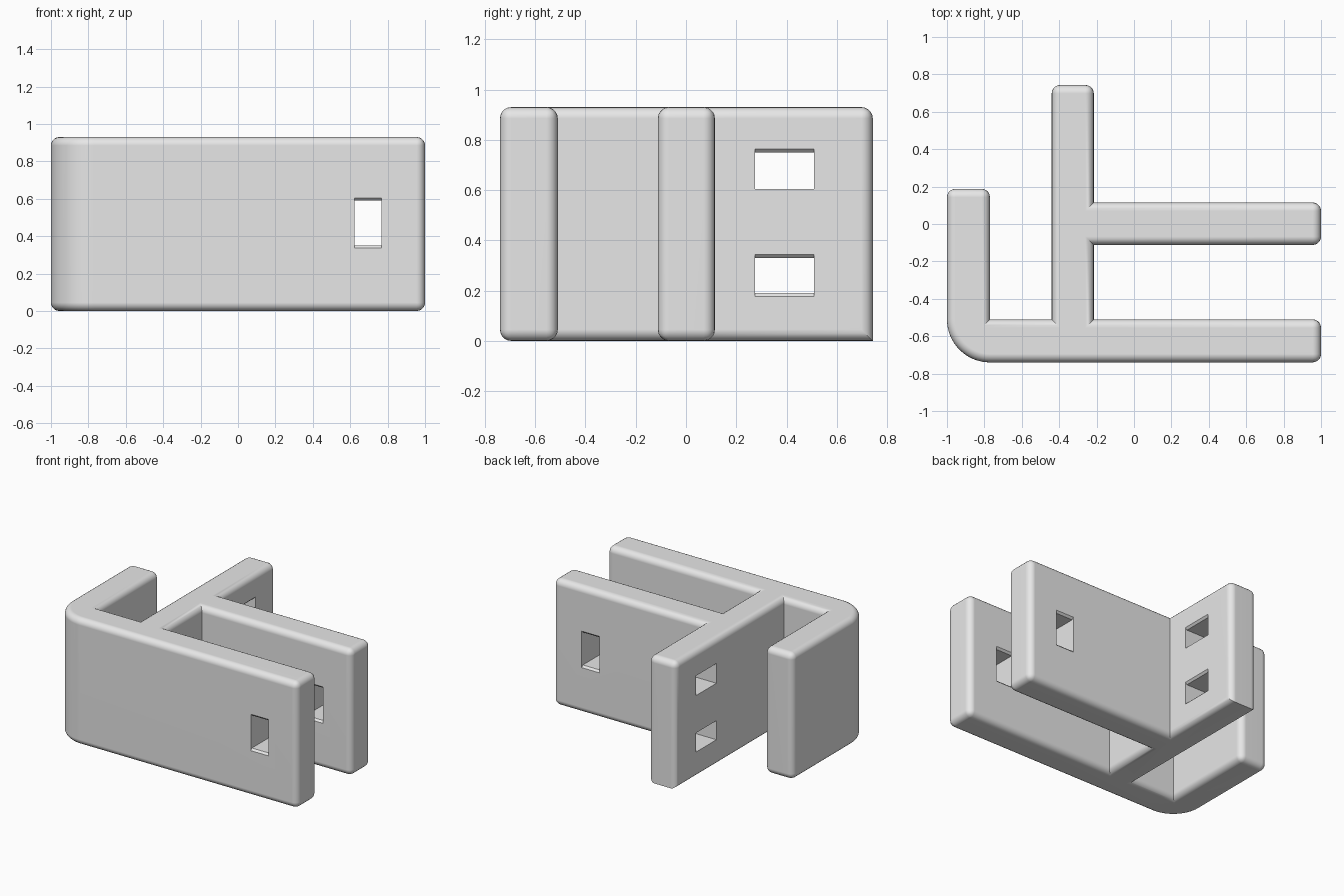
import bpy
import bmesh
from math import cos, sin, pi, radians

HEIGHT = 0.93
FILLET = 0.045
FLARE = 0.014

if "Cube" in bpy.data.objects:
    bpy.data.objects.remove(bpy.data.objects["Cube"], do_unlink=True)

grey = bpy.data.materials.new("light grey plastic")
grey.use_nodes = True
grey.diffuse_color = (0.8, 0.8, 0.8, 1)
grey.node_tree.nodes["Principled BSDF"].inputs["Base Color"].default_value = (0.8, 0.8, 0.8, 1)


def prism(name, points, offset, bevel=False):
    """Extrude a closed outline of 3D points along an offset."""
    bm = bmesh.new()
    face = bm.faces.new([bm.verts.new(p) for p in points])
    moved = bmesh.ops.extrude_face_region(bm, geom=[face], use_keep_orig=True)
    verts = [v for v in moved["geom"] if isinstance(v, bmesh.types.BMVert)]
    bmesh.ops.translate(bm, verts=verts, vec=offset)
    bmesh.ops.recalc_face_normals(bm, faces=bm.faces)
    if bevel:
        # Round every convex edge except the bottom edge of the back tip
        edges = [e for e in bm.edges
                 if e.calc_face_angle_signed() > 0.6
                 and not all(v.co.y > 0.7 and v.co.z < 0.01 for v in e.verts)]
        bmesh.ops.bevel(bm, geom=edges, offset=FILLET, segments=5,
                        profile=0.5, affect='EDGES', clamp_overlap=True)
    mesh = bpy.data.meshes.new(name)
    bm.to_mesh(mesh)
    bm.free()
    mesh.materials.append(grey)
    obj = bpy.data.objects.new(name, mesh)
    bpy.context.collection.objects.link(obj)
    return obj


def slot_cutter(axis, across, heights, wall, flares):
    """Rectangular slot through a wall; flares: near/far face x bottom/top lip."""
    (a, b), (low, high), (near, far) = across, heights, wall
    f = [FLARE * k for k in flares]
    out = 0.02
    outline = [(near - out, low - f[0]), (near, low - f[0]), (near + FLARE, low),
               (far - FLARE, low), (far, low - f[2]), (far + out, low - f[2]),
               (far + out, high + f[3]), (far, high + f[3]), (far - FLARE, high),
               (near + FLARE, high), (near, high + f[1]), (near - out, high + f[1])]
    if axis == 'Y':
        points, offset = [(a, d, z) for d, z in outline], (b - a, 0, 0)
    else:
        points, offset = [(d, a, z) for d, z in outline], (0, b - a, 0)
    cutter = prism("slot_cutter", points, offset)
    cutter.hide_render = True
    return cutter


# Bracket: rounded hook, front arm, cross wall and middle arm in one outline
steps = 16
corner = [(-0.77 + 0.23 * cos(t), -0.51 + 0.23 * sin(t))
          for t in (pi + pi / 2 * i / steps for i in range(steps + 1))]
outline = corner + [
    (1, -0.74), (1, -0.51), (-0.215, -0.51), (-0.215, -0.112),
    (1, -0.112), (1, 0.115), (-0.215, 0.115), (-0.215, 0.743),
    (-0.44, 0.743), (-0.44, -0.51), (-0.77, -0.51), (-0.77, 0.188), (-1, 0.188)]
bracket = prism("bracket", [(x, y, 0) for x, y in outline], (0, 0, HEIGHT), bevel=True)

# Slots: one through each arm, two through the cross wall
cutters = [
    slot_cutter('Y', (0.622, 0.768), (0.35, 0.59), (-0.74, -0.51), (1, 1, 1, 1)),
    slot_cutter('Y', (0.622, 0.768), (0.35, 0.59), (-0.112, 0.115), (1, 1, 1, 1)),
    slot_cutter('X', (0.275, 0.51), (0.605, 0.75), (-0.44, -0.215), (0, 0, 0, 1)),
    slot_cutter('X', (0.275, 0.51), (0.19, 0.33), (-0.44, -0.215), (0, 0, 1, 1)),
]
bpy.ops.object.select_all(action='DESELECT')
bpy.context.view_layer.objects.active = bracket
bracket.select_set(True)
for cutter in cutters:
    mod = bracket.modifiers.new("slot", 'BOOLEAN')
    mod.operation = 'DIFFERENCE'
    mod.solver = 'EXACT'
    mod.object = cutter
    bpy.ops.object.modifier_apply(modifier=mod.name)
    bpy.data.objects.remove(cutter, do_unlink=True)

# Smooth fillets, flat walls
bpy.ops.object.shade_smooth_by_angle(angle=radians(30))
normals = bracket.modifiers.new("flat walls", 'WEIGHTED_NORMAL')
normals.keep_sharp = True
